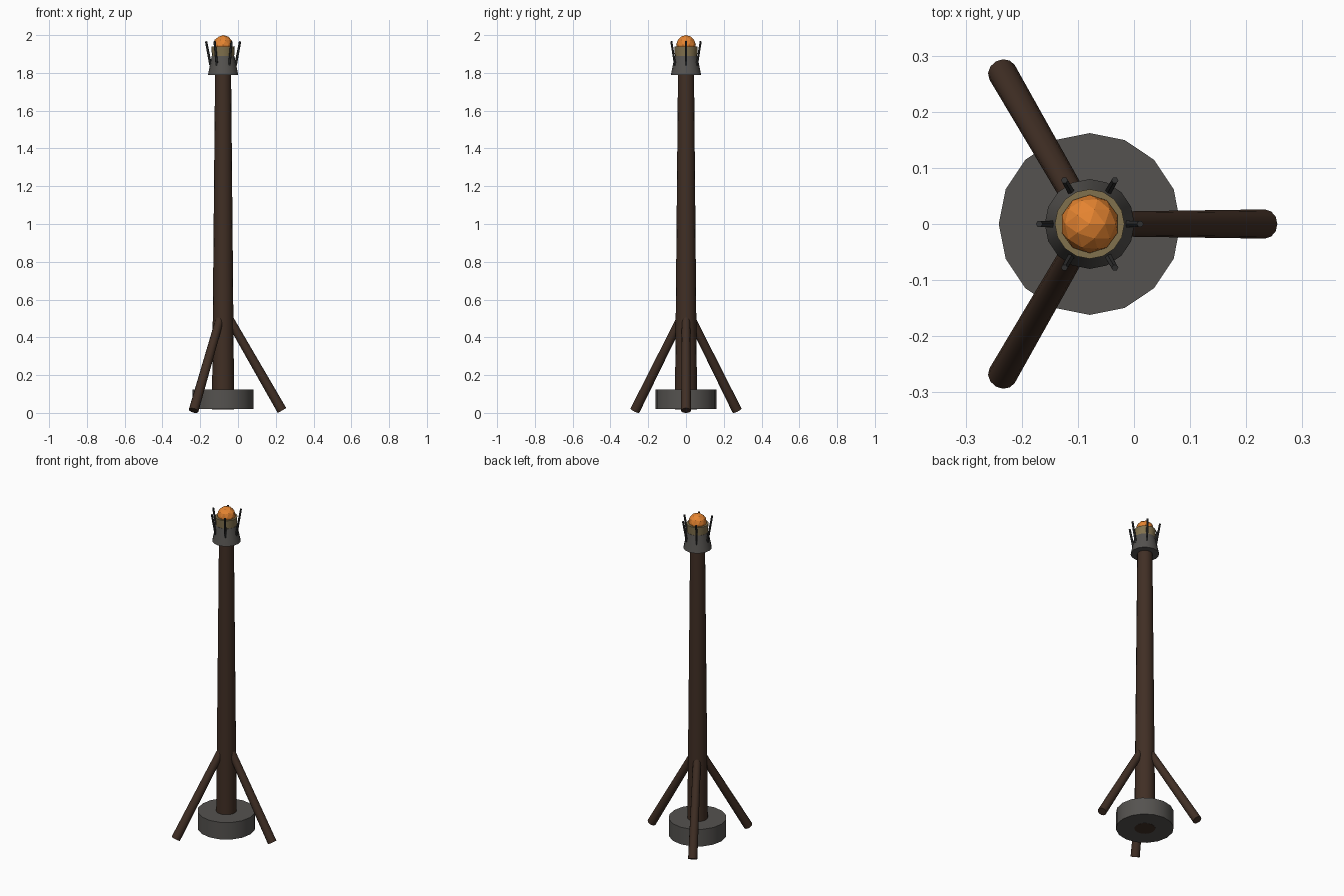
import bpy, bmesh, math
from mathutils import Vector, Matrix

if "Cube" in bpy.data.objects:
    bpy.data.objects.remove(bpy.data.objects["Cube"], do_unlink=True)

AXIS = Vector((-0.079, 0, 0))  # centre line of the post


def material(name, rgb):
    m = bpy.data.materials.new(name)
    m.use_nodes = True
    m.diffuse_color = (*rgb, 1)
    bsdf = m.node_tree.nodes["Principled BSDF"]
    bsdf.inputs["Base Color"].default_value = (*rgb, 1)
    return m


wood = material("dark wood", (0.052, 0.028, 0.018))
stone = material("stone grey", (0.09, 0.085, 0.079))
iron = material("dark iron", (0.032, 0.032, 0.032))
straw = material("straw wrap", (0.22, 0.165, 0.075))
flame = material("flame orange", (0.78, 0.23, 0.03))


def finish(name, bm, mat, smooth=True):
    me = bpy.data.meshes.new(name)
    bm.to_mesh(me)
    bm.free()
    me.materials.append(mat)
    ob = bpy.data.objects.new(name, me)
    bpy.context.collection.objects.link(ob)
    if smooth:
        bpy.ops.object.select_all(action="DESELECT")
        ob.select_set(True)
        bpy.context.view_layer.objects.active = ob
        bpy.ops.object.shade_smooth_by_angle(angle=math.radians(40))
    return ob


def rod(name, start, end, r1, r2, sides, mat, smooth=True, turn=0.0):
    """Tapered cylinder between two points, relative to the post axis,
    turned about it."""
    a, b = Vector(start), Vector(end)
    d = b - a
    rot = d.to_track_quat("Z", "Y").to_matrix().to_4x4()
    mat4 = (Matrix.Translation(AXIS) @ Matrix.Rotation(turn, 4, "Z")
            @ Matrix.Translation((a + b) / 2) @ rot)
    bm = bmesh.new()
    bmesh.ops.create_cone(bm, cap_ends=True, segments=sides, radius1=r1,
                          radius2=r2, depth=d.length, matrix=mat4)
    return finish(name, bm, mat, smooth)


# Post and round foot
rod("post", (0, 0, 0.019), (0, 0, 1.85), 0.059, 0.042, 16, wood)
rod("base_disc", (0, 0, 0.02), (0, 0, 0.125), 0.162, 0.162, 16, stone)

# Three splayed braces
for i in range(3):
    rod(f"brace_{i + 1}", (0.312, 0, 0.0125), (0.026, 0, 0.51),
        0.026, 0.022, 12, wood, turn=i * math.tau / 3)

# Head: flared collar, wrapped cup and six prongs
rod("collar", (0, 0, 1.79), (0, 0, 1.89), 0.08, 0.06, 16, stone)
rod("cup", (0, 0, 1.86), (0, 0, 1.94), 0.057, 0.062, 16, straw)
for i in range(6):
    rod(f"prong_{i + 1}", (0.066, 0, 1.84), (0.09, 0, 1.967),
        0.007, 0.006, 6, iron, smooth=False, turn=i * math.tau / 6)

# Faceted ember
bm = bmesh.new()
bmesh.ops.create_icosphere(bm, subdivisions=2, radius=0.052,
                           matrix=Matrix.Translation(AXIS + Vector((0, 0, 1.948))))
finish("ember", bm, flame, smooth=False)
